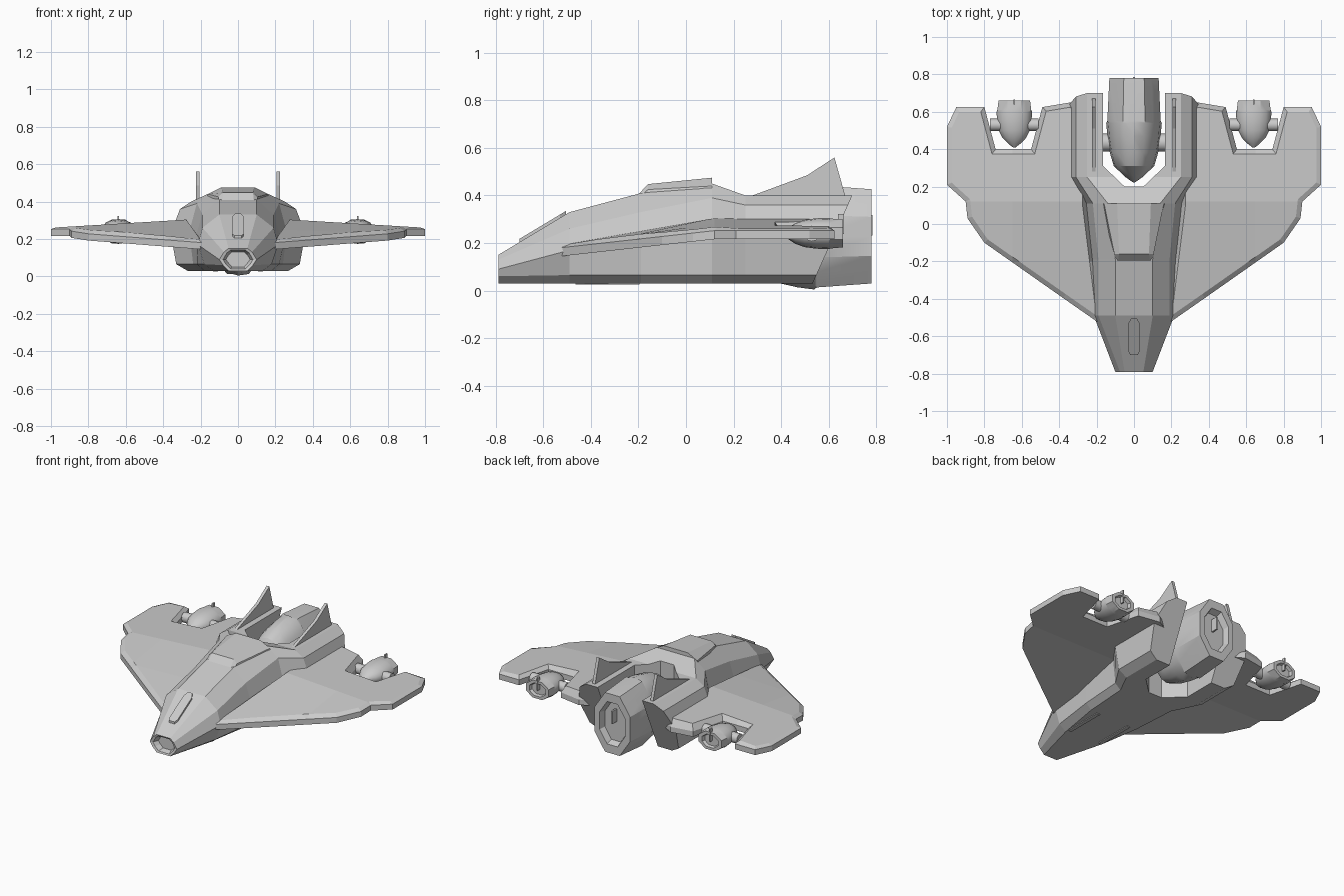
import bpy, bmesh, math
from mathutils import Vector, Matrix

if "Cube" in bpy.data.objects:
    bpy.data.objects.remove(bpy.data.objects["Cube"])


def finish(name, bm, mirror=False, smooth=False):
    bmesh.ops.recalc_face_normals(bm, faces=bm.faces[:])
    me = bpy.data.meshes.new(name)
    bm.to_mesh(me)
    bm.free()
    ob = bpy.data.objects.new(name, me)
    bpy.context.collection.objects.link(ob)
    if smooth:
        me.polygons.foreach_set("use_smooth", [True] * len(me.polygons))
        me.set_sharp_from_angle(angle=math.radians(32))
    if mirror:
        ob.modifiers.new("Mirror", "MIRROR").use_mirror_merge = False
    return ob


def loft(rings):
    bm = bmesh.new()
    vs = [[bm.verts.new(p) for p in r] for r in rings]
    n = len(vs[0])
    for a, b in zip(vs, vs[1:]):
        for i in range(n):
            bm.faces.new((a[i], a[(i + 1) % n], b[(i + 1) % n], b[i]))
    bm.faces.new(vs[0])
    bm.faces.new(vs[-1])
    return bm


def prism(points, offset):
    off = Vector(offset)
    return loft([[Vector(p) for p in points], [Vector(p) + off for p in points]])


def section(y, half, shear=0.0):
    full = half + [(-x, z) for x, z in reversed(half)]
    return [(x, y + shear * (z - 0.40), z) for x, z in full]


def box(name, x, y, z, size, mirror=False):
    bm = bmesh.new()
    bmesh.ops.create_cube(bm, size=1, matrix=Matrix.Translation((x, y, z)) @ Matrix.Diagonal((*size, 1)))
    return finish(name, bm, mirror)


def strut(name, x, y, z, r, length, mirror=False):
    bm = bmesh.new()
    m = Matrix.Translation((x, y, z)) @ Matrix.Rotation(math.pi / 2, 4, 'Y')
    bmesh.ops.create_cone(bm, cap_ends=True, segments=12, radius1=r, radius2=r, depth=length, matrix=m)
    return finish(name, bm, mirror, True)


def engine(name, x, z, rx, rz, profile, mirror=False):
    # profile entries: y, scale, octagonal?
    rings = []
    for y, s, octo in profile:
        ring = []
        for i in range(16):
            a = i * math.pi / 8
            k = s * (math.cos(math.pi / 8) if octo and i % 2 == 0 else 1)
            ring.append((x + rx * k * math.cos(a), y, z + rz * k * math.sin(a)))
        rings.append(ring)
    return finish(name, loft(rings), mirror, True)


# Fuselage: nose to forked tail
tail = [(.27, .03), (.33, .065), (.36, .23), (.31, .36), (.25, .40)]
body = [
    section(-.75, [(.03, .05), (.05, .07), (.065, .09), (.05, .115), (.035, .13)]),
    section(-.785, [(.04, .04), (.065, .065), (.08, .09), (.06, .125), (.04, .14)]),
    section(-.79, [(.05, .03), (.08, .06), (.10, .09), (.075, .13), (.05, .15)]),
    section(-.49, [(.13, .03), (.18, .065), (.215, .17), (.19, .26), (.10, .33)]),
    section(-.19, [(.18, .03), (.22, .065), (.225, .22), (.19, .33), (.10, .41)]),
    section(.11, [(.20, .03), (.24, .065), (.26, .24), (.22, .39), (.14, .45)]),
    section(.25, tail),
    section(.70, tail, .45),
]
fuselage = finish("fuselage", loft(body))

# Engine bay cut through the tail
bay = [(.05, .20), (.165, .31), (.165, .9), (-.165, .9), (-.165, .31), (-.05, .20)]
cutter = finish("bay_cutter", prism([(x, y, -.2) for x, y in bay], (0, 0, 1)))
cutter.hide_render = True
mod = fuselage.modifiers.new("Bay", "BOOLEAN")
mod.operation, mod.solver, mod.object = 'DIFFERENCE', 'EXACT', cutter
with bpy.context.temp_override(object=fuselage, active_object=fuselage):
    bpy.ops.object.modifier_apply(modifier="Bay")
bpy.data.objects.remove(cutter)

# Canopy hump and raised nose panel
finish("canopy", loft([
    section(-.20, [(.10, .37), (.10, .39), (.085, .405)]),
    section(-.16, [(.105, .37), (.105, .425), (.08, .448)]),
    section(.11, [(.18, .40), (.16, .44), (.09, .475)]),
]))
panel = [(-.03, -.68), (-.02, -.70), (.02, -.70), (.03, -.68), (.03, -.53), (.015, -.505), (-.015, -.505), (-.03, -.53)]
finish("nose_panel", prism([(x, y, .15 + .6 * (y + .79) - .02) for x, y in panel], (0, 0, .034)))

# Belly rails
box("belly_rail", .12, -.33, .033, (.025, .27, .016), True)

# Wings: outline prism, inset rims, then shaped in height
outline = [(.17, -.54), (.215, -.51), (.38, -.395), (.80, -.10), (.89, .03), (.90, .12), (1, .21),
           (1, .52), (.95, .625), (.80, .625), (.74, .40), (.55, .40), (.49, .625), (.34, .65),
           (.25, .60), (.25, .10)]
bm = prism([(x, y, -.3) for x, y in outline], (0, 0, .6))
for face in [f for f in bm.faces if len(f.verts) == len(outline)]:
    bmesh.ops.inset_region(bm, faces=[face], thickness=.025, use_even_offset=True)
    side = 1 if face.calc_center_median().z > 0 else -1
    for v in face.verts:
        v.co.z = side
for co, no in (((0, .12, 0), (0, 1, 0)), ((0, -.2, 0), (0, 1, 0)), ((.65, 0, 0), (1, 0, 0))):
    bmesh.ops.bisect_plane(bm, geom=bm.verts[:] + bm.edges[:] + bm.faces[:], plane_co=co, plane_no=no)
for v in bm.verts:
    x, y, tag = v.co
    mid = .17 + .07 * min(max((y + .51) / .63, 0), 1)
    swell = min(max((y + .55) / .65, 0), 1) * .06 * (1 - x)
    if abs(tag) < .6:
        h = math.copysign(.012, tag)
    else:
        h = .02 + swell if tag > 0 else -.024
    v.co.z = mid + h
finish("wing", bm, True)

# Tail fins
fin = [(.27, .39), (.28, .40), (.51, .485), (.625, .56), (.67, .40), (.66, .39)]
finish("tail_fin", prism([(.205, y, z) for y, z in fin], (.02, 0, 0)), True)

# Main engine with side mounts and exhaust vane
engine("main_engine", 0, .228, .15, .226, [
    (.222, .03, 0), (.25, .3, 0), (.31, .72, 0), (.38, .86, 0), (.47, .95, 0), (.54, .99, 0),
    (.55, 1.03, 1), (.78, .95, 1), (.78, .68, 1), (.74, .60, 1)])
strut("main_engine_mount", 0, .435, .22, .048, .36)
box("main_exhaust_vane", 0, .76, .275, (.012, .05, .085))

# Wing engines
engine("wing_engine", .64, .24, .095, .066, [
    (.408, .05, 0), (.43, .35, 0), (.46, .66, 0), (.50, .87, 0), (.55, .97, 0),
    (.60, 1.0, 0), (.61, 1.03, 1), (.66, .96, 1), (.66, .68, 1), (.64, .60, 1)], True)
strut("wing_engine_mount", .64, .53, .24, .033, .26, True)
box("wing_exhaust_vane", .64, .652, .28, (.01, .025, .085), True)
